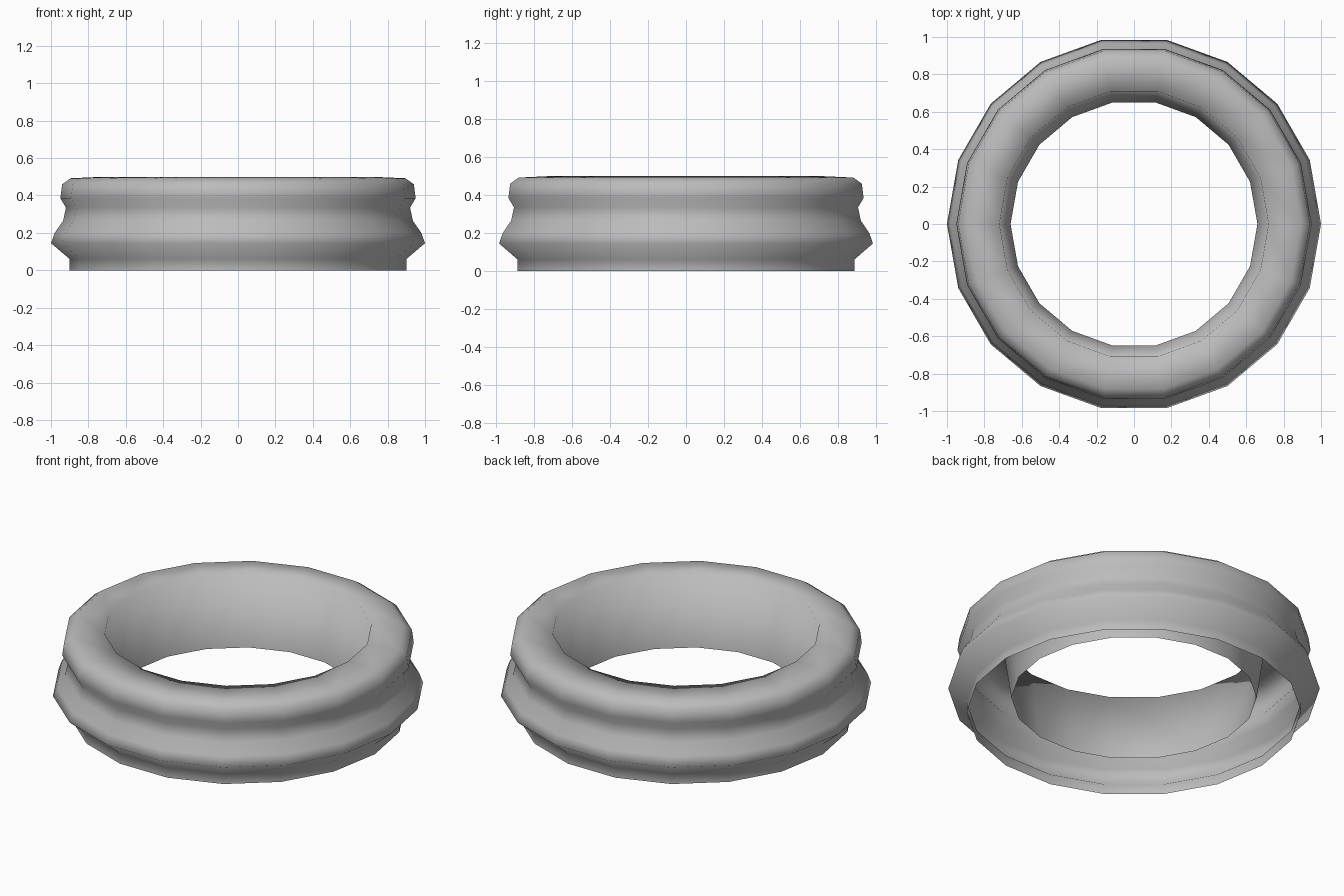
import bpy, bmesh
from math import cos, sin, tau

cube = bpy.data.objects.get("Cube")
if cube:
    bpy.data.objects.remove(cube, do_unlink=True)

SIDES = 18

# Profile (radius, height): outer foot, flange, groove, lip, top, inner wall
PROFILE = [(0.90, 0), (0.90, 0.06), (1.0, 0.145), (0.98, 0.20), (0.935, 0.265),
           (0.92, 0.335), (0.95, 0.385), (0.94, 0.46), (0.895, 0.492),
           (0.72, 0.5), (0.66, 0.087)]

grey = bpy.data.materials.new("plain grey")
grey.use_nodes = True
colour = (0.5, 0.5, 0.5, 1)
grey.diffuse_color = colour
grey.node_tree.nodes["Principled BSDF"].inputs["Base Color"].default_value = colour

# Revolve the profile into a ring shell, open underneath
bm = bmesh.new()
rings = []
for r, z in PROFILE:
    rings.append([bm.verts.new((r * cos(tau * i / SIDES), r * sin(tau * i / SIDES), z))
                  for i in range(SIDES)])
for low, high in zip(rings, rings[1:]):
    for i in range(SIDES):
        k = (i + 1) % SIDES
        bm.faces.new((low[i], low[k], high[k], high[i])).smooth = True

mesh = bpy.data.meshes.new("ring_shell")
bm.to_mesh(mesh)
bm.free()
mesh.materials.append(grey)
ring = bpy.data.objects.new("ring_shell", mesh)
bpy.context.collection.objects.link(ring)
